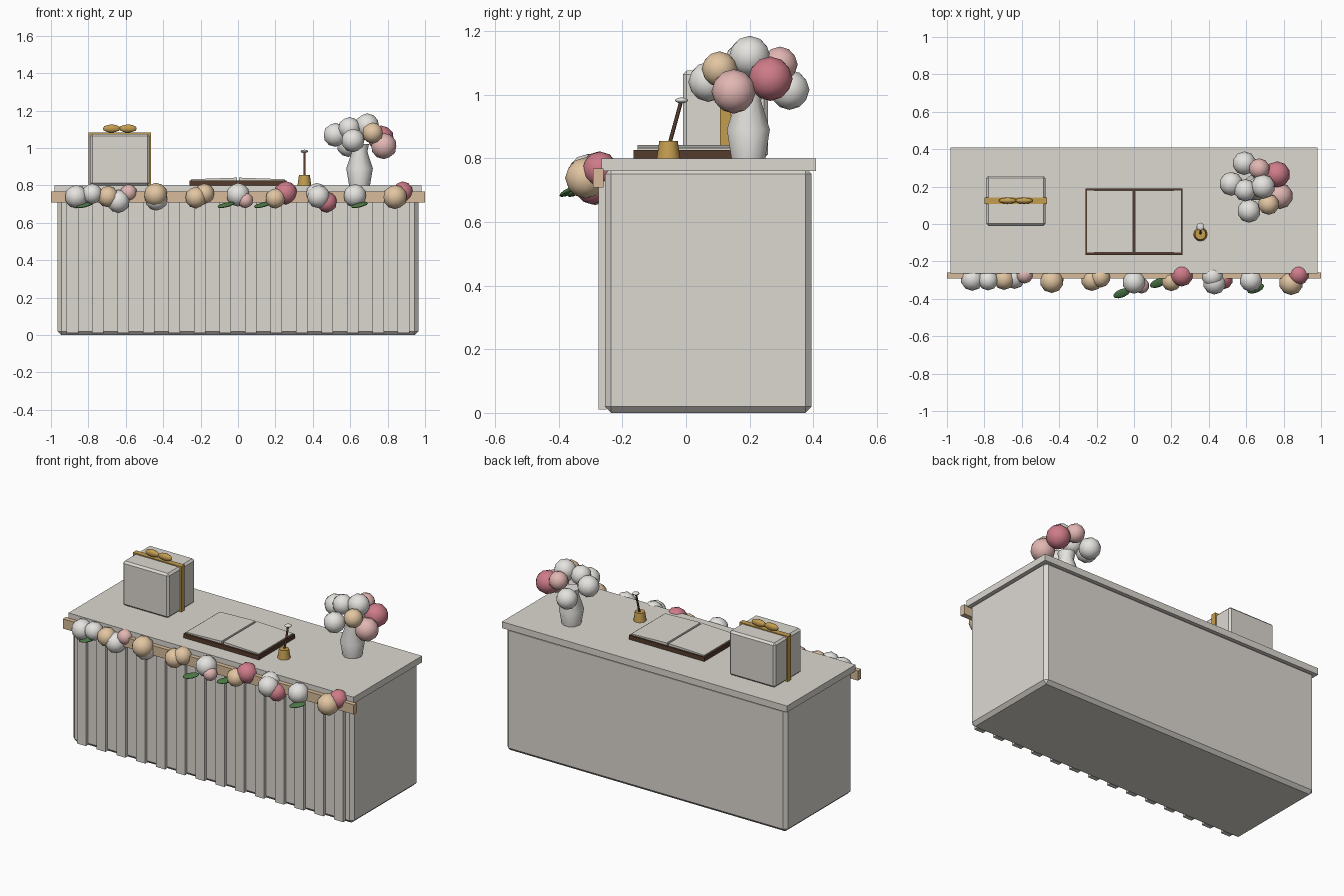
import bpy
import math
from mathutils import Vector

default_cube = bpy.data.objects.get("Cube")
if default_cube:
    bpy.data.objects.remove(default_cube, do_unlink=True)


def make_material(name, red, green, blue):
    material = bpy.data.materials.new(name)
    material.use_nodes = True
    colour = (red, green, blue, 1)
    material.diffuse_color = colour
    for node in material.node_tree.nodes:
        if node.type == "BSDF_PRINCIPLED":
            node.inputs["Base Color"].default_value = colour
            node.inputs["Roughness"].default_value = 0.7
    return material


cream = make_material("cream paint", 0.72, 0.69, 0.64)
white = make_material("white petals", 0.78, 0.77, 0.74)
peach = make_material("peach petals", 0.76, 0.56, 0.36)
blush = make_material("blush petals", 0.76, 0.47, 0.45)
rose = make_material("rose petals", 0.62, 0.2, 0.25)
wood = make_material("pale wood", 0.68, 0.5, 0.32)
gold = make_material("gold", 0.55, 0.34, 0.08)
brown = make_material("dark leather", 0.09, 0.045, 0.025)
green = make_material("leaf green", 0.07, 0.18, 0.06)


def finish(name, material, smooth=False):
    """Name and colour the active object."""
    part = bpy.context.object
    part.name = name
    part.data.materials.append(material)
    if smooth:
        bpy.ops.object.shade_smooth_by_angle(angle=math.radians(50))
    return part


def box(name, material, x, y, z, bevel=0.0, tilt=0.0):
    """Box given by its (low, high) range on each axis."""
    ranges = (x, y, z)
    bpy.ops.mesh.primitive_cube_add(size=1, location=[sum(r) / 2 for r in ranges])
    part = bpy.context.object
    part.scale = [high - low for low, high in ranges]
    bpy.ops.object.transform_apply(location=False, rotation=False, scale=True)
    part.rotation_euler.y = tilt
    if bevel:
        modifier = part.modifiers.new("chamfer", "BEVEL")
        modifier.width = bevel
        modifier.segments = 1
    return finish(name, material)


def ball(name, material, centre, radii, turn=(0, 0, 0), detail=2):
    """Rounded blob with its own radius on each axis."""
    bpy.ops.mesh.primitive_ico_sphere_add(subdivisions=detail, radius=1, location=centre)
    part = bpy.context.object
    part.scale = radii
    part.rotation_euler = turn
    return finish(name, material, smooth=True)


def lathe(name, material, x, y, profile, sides):
    """Closed solid turned around a vertical axis from (radius, height) points."""
    verts, faces = [], []
    for radius, height in profile:
        for i in range(sides):
            a = math.tau * i / sides
            verts.append((x + radius * math.cos(a), y + radius * math.sin(a), height))
    for row in range(len(profile) - 1):
        for i in range(sides):
            a, b = row * sides + i, row * sides + (i + 1) % sides
            faces.append((a, b, b + sides, a + sides))
    faces.append(tuple(reversed(range(sides))))
    faces.append(tuple(range(len(verts) - sides, len(verts))))
    mesh = bpy.data.meshes.new(name)
    mesh.from_pydata(verts, [], faces)
    part = bpy.data.objects.new(name, mesh)
    bpy.context.collection.objects.link(part)
    bpy.ops.object.select_all(action="DESELECT")
    part.select_set(True)
    bpy.context.view_layer.objects.active = part
    return finish(name, material, smooth=True)


def rod(name, material, start, end, radius):
    """Straight cylinder between two points."""
    start, end = Vector(start), Vector(end)
    axis = end - start
    bpy.ops.mesh.primitive_cylinder_add(vertices=8, radius=radius, depth=axis.length,
                                        location=(start + end) / 2)
    bpy.context.object.rotation_euler = axis.to_track_quat("Z", "Y").to_euler()
    return finish(name, material, smooth=True)


# Table body, top, front slats and garland rail
box("table_body", cream, (-0.965, 0.965), (-0.255, 0.395), (0, 0.77), bevel=0.02)
box("table_top", cream, (-0.98, 0.98), (-0.265, 0.408), (0.76, 0.8))
slat_count = 14
for i in range(slat_count):
    centre = -0.885 + 1.77 * i / (slat_count - 1)
    box("front_slat", cream, (centre - 0.031, centre + 0.031), (-0.275, -0.25), (0.01, 0.76))
box("garland_rail", wood, (-1, 1), (-0.292, -0.26), (0.708, 0.768))

# Gift box with ribbon and bow
box("gift_box", cream, (-0.79, -0.473), (-0.01, 0.257), (0.8, 1.076), bevel=0.012)
box("gift_ribbon", gold, (-0.798, -0.465), (0.107, 0.141), (0.8, 1.082))
for side in (-1, 1):
    ball("ribbon_bow", gold, (-0.632 + side * 0.044, 0.125, 1.104), (0.048, 0.017, 0.022))

# Open book
box("book_cover", brown, (-0.259, 0.259), (-0.165, 0.19), (0.8, 0.826))
for side in (-1, 1):
    edges = sorted((side * 0.006, side * 0.25))
    box("book_page", cream, edges, (-0.153, 0.18), (0.822, 0.837), tilt=side * 0.035)

# Pen in its stand
lathe("pen_stand", gold, 0.355, -0.055, [(0.037, 0.8), (0.029, 0.855)], 12)
rod("pen", brown, (0.355, -0.056, 0.83), (0.355, -0.015, 0.98), 0.006)
ball("pen_finial", white, (0.355, -0.014, 0.982), (0.021, 0.021, 0.009))

# Vase
vase_profile = [(0.056, 0.8), (0.071, 0.89), (0.042, 0.98), (0.05, 1.02)]
lathe("vase", white, 0.65, 0.196, vase_profile, 10)

# Bouquet blooms as (x, y, z, radius)
bouquet = [
    (white, [(0.615, 0.07, 1.04, 0.063), (0.52, 0.215, 1.07, 0.064),
             (0.59, 0.325, 1.015, 0.063), (0.69, 0.2, 1.12, 0.065),
             (0.595, 0.18, 1.105, 0.06)]),
    (peach, [(0.72, 0.105, 1.08, 0.056)]),
    (blush, [(0.78, 0.15, 1.01, 0.07), (0.67, 0.295, 1.095, 0.056)]),
    (rose, [(0.765, 0.265, 1.05, 0.07)]),
]

# Garland blooms along the rail
garland = [
    (white, [(-0.865, -0.295, 0.74, 0.062), (-0.78, -0.3, 0.755, 0.055),
             (-0.64, -0.285, 0.715, 0.062), (-0.435, -0.285, 0.725, 0.06),
             (0, -0.31, 0.75, 0.063), (0.42, -0.28, 0.755, 0.058),
             (0.43, -0.315, 0.74, 0.062), (0.625, -0.3, 0.745, 0.062)]),
    (peach, [(-0.695, -0.295, 0.74, 0.057), (-0.44, -0.305, 0.75, 0.064),
             (-0.225, -0.3, 0.735, 0.058), (-0.18, -0.285, 0.755, 0.055),
             (0.2, -0.305, 0.73, 0.054), (0.84, -0.315, 0.738, 0.065)]),
    (blush, [(-0.585, -0.272, 0.76, 0.046), (0.04, -0.33, 0.72, 0.042)]),
    (rose, [(0.255, -0.272, 0.76, 0.062), (0.475, -0.295, 0.71, 0.055),
            (0.88, -0.27, 0.765, 0.056)]),
]
for name, groups in (("bouquet_bloom", bouquet), ("garland_bloom", garland)):
    for material, blooms in groups:
        for x, y, z, radius in blooms:
            ball(name, material, (x, y, z), (radius, radius, radius))

# Garland leaves
for x, y in ((-0.82, -0.31), (-0.065, -0.37), (0.13, -0.315), (0.65, -0.345)):
    ball("garland_leaf", green, (x, y, 0.695), (0.05, 0.024, 0.01), (0.3, -0.25, 0.4))
